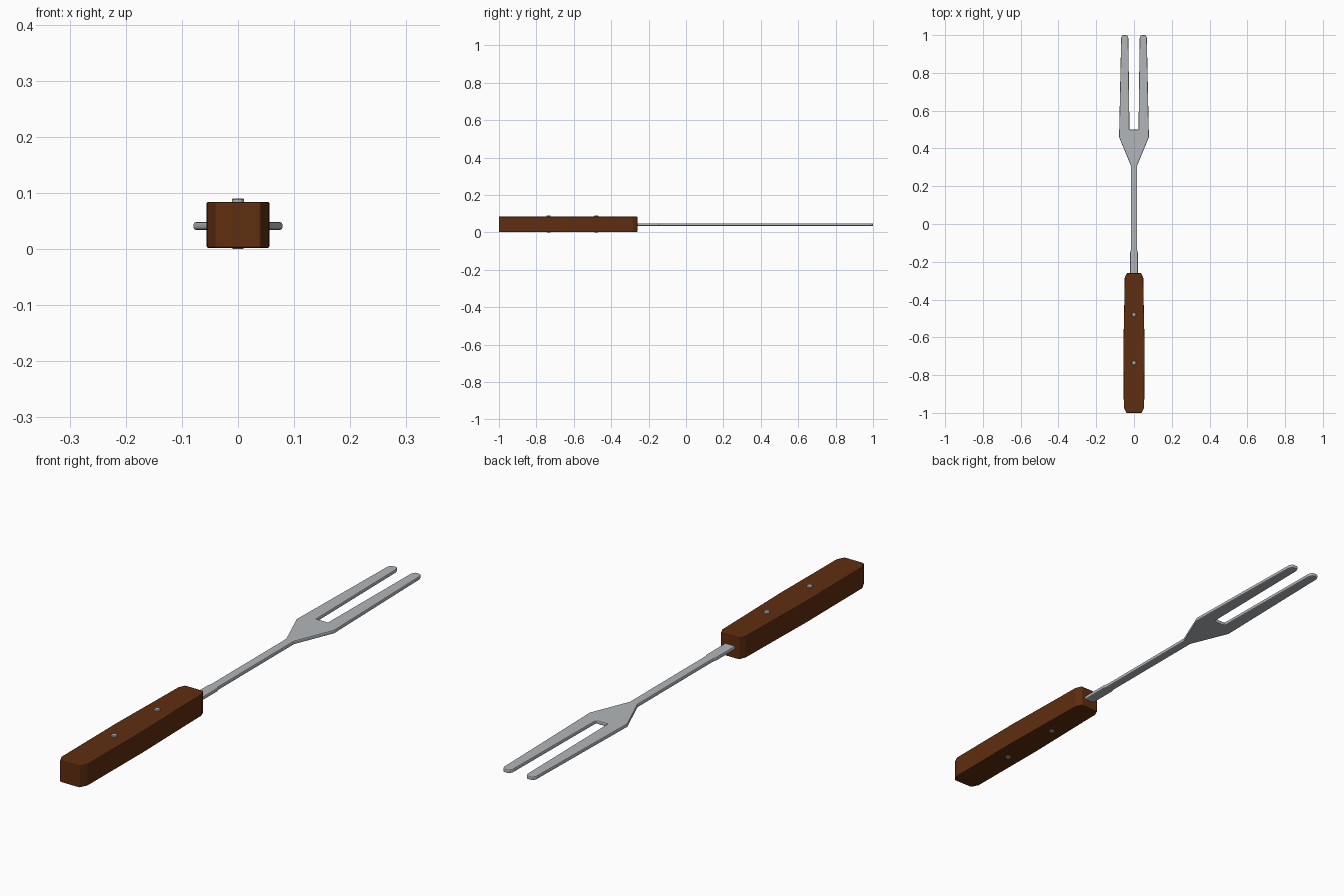
import bpy, bmesh

if "Cube" in bpy.data.objects:
    bpy.data.objects.remove(bpy.data.objects["Cube"])


def material(name, rgb):
    m = bpy.data.materials.new(name)
    m.diffuse_color = (*rgb, 1)
    m.use_nodes = True
    m.node_tree.nodes["Principled BSDF"].inputs["Base Color"].default_value = m.diffuse_color
    return m


wood = material("brown wood", (0.115, 0.027, 0.005))
steel = material("grey steel", (0.45, 0.47, 0.49))


def plate(name, half, z0, z1, mat, bevel):
    """Extrude a right-hand half outline (mirrored across x = 0) from z0 to z1."""
    outline = half + [(-x, y) for x, y in reversed(half) if x > 0]
    bm = bmesh.new()
    base = bm.faces.new([bm.verts.new((x, y, z0)) for x, y in outline])
    top = bmesh.ops.extrude_face_region(bm, geom=[base])["geom"]
    verts = [v for v in top if isinstance(v, bmesh.types.BMVert)]
    bmesh.ops.translate(bm, verts=verts, vec=(0, 0, z1 - z0))
    bmesh.ops.recalc_face_normals(bm, faces=bm.faces)
    me = bpy.data.meshes.new(name)
    bm.to_mesh(me)
    bm.free()
    ob = bpy.data.objects.new(name, me)
    bpy.context.collection.objects.link(ob)
    me.materials.append(mat)
    mod = ob.modifiers.new("soft edges", "BEVEL")
    mod.width = bevel
    mod.segments = 2
    mod.limit_method = "ANGLE"
    mod.angle_limit = 1.0
    return ob


# Wooden handle with chamfered ends and a slight taper
plate("handle", [(0.040, -1.0), (0.054, -0.972), (0.056, -0.64), (0.051, -0.40),
                 (0.049, -0.285), (0.038, -0.26)], 0.002, 0.084, wood, 0.003)

# Steel shaft, shoulders and two prongs, with the tang inside the handle
plate("fork", [(0.021, -0.40), (0.021, -0.15), (0.017, -0.14), (0.017, 0.31),
               (0.079, 0.46), (0.077, 0.55), (0.068, 0.985), (0.061, 1.0),
               (0.037, 1.0), (0.030, 0.985), (0.024, 0.50)],
      0.034, 0.048, steel, 0.004)

# Rivets through the handle
for i, y in enumerate((-0.48, -0.735)):
    bpy.ops.mesh.primitive_cylinder_add(vertices=12, radius=0.011, depth=0.09,
                                        location=(0, y, 0.045))
    rivet = bpy.context.object
    rivet.name = f"rivet_{i + 1}"
    rivet.data.materials.append(steel)
    mod = rivet.modifiers.new("soft rim", "BEVEL")
    mod.width = 0.002
    mod.limit_method = "ANGLE"
    mod.angle_limit = 1.0
